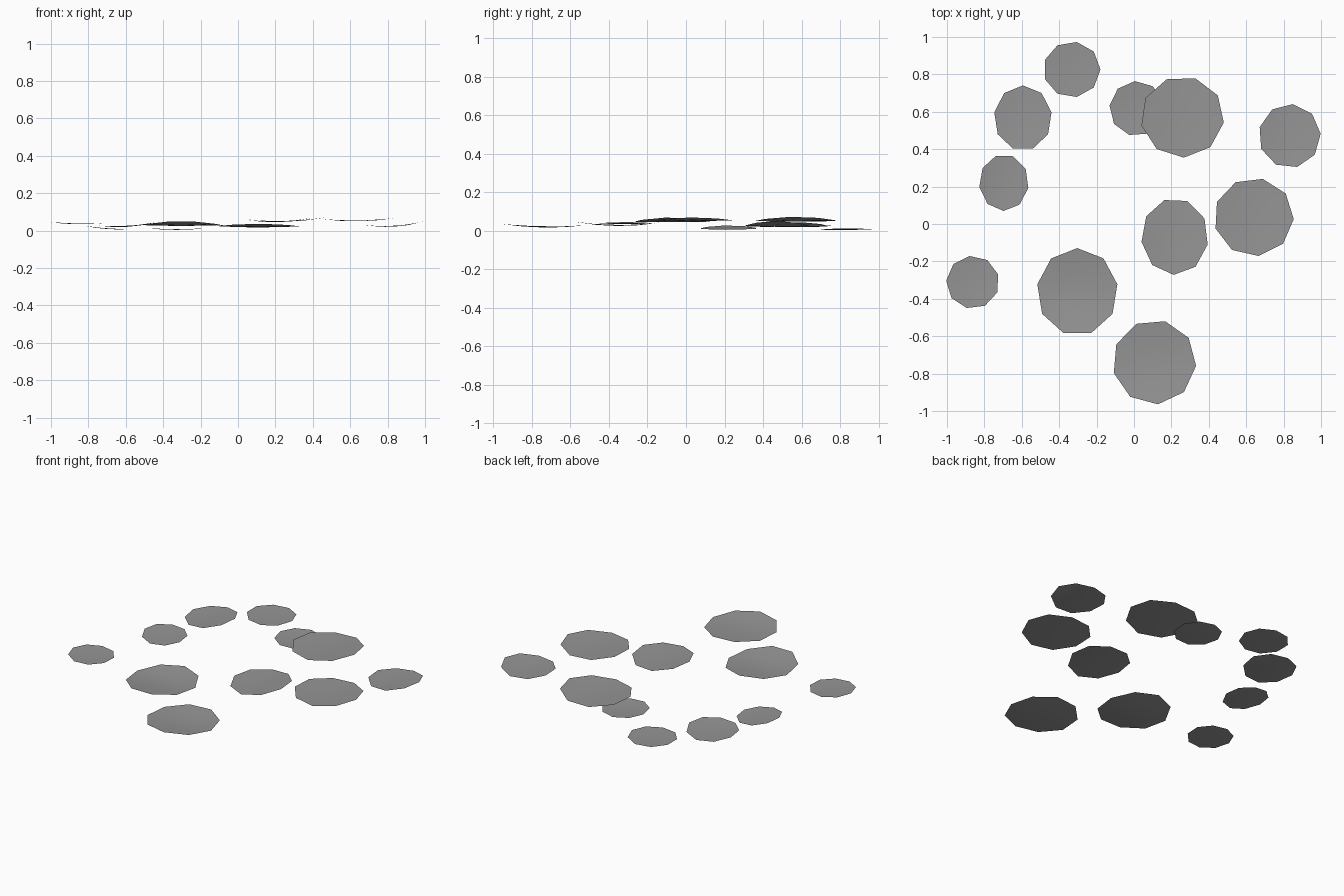
import bpy, bmesh
from math import cos, sin, radians, tau

if "Cube" in bpy.data.objects:
    bpy.data.objects.remove(bpy.data.objects["Cube"])

SIDES = 9

# x, y, half width, half depth, first corner angle,
# centre height, x tilt, y tilt, curl across x, curl across y
PADS = [
    (-0.328, 0.826, 0.149, 0.147, 80, 0.004, 0.000, 0.001, 0.007, 0.003),
    (-0.594, 0.572, 0.153, 0.169, 90, 0.020, 0.009, 0.000, 0.015, 0.004),
    (-0.696, 0.217, 0.131, 0.147, 109, 0.008, -0.009, 0.000, 0.010, 0.003),
    (-0.865, -0.31, 0.139, 0.139, 97, 0.034, -0.003, 0.000, 0.008, 0.004),
    (0.013, 0.62, 0.144, 0.144, 94, 0.019, -0.003, 0.000, 0.008, 0.006),
    (0.26, 0.567, 0.22, 0.212, 112, 0.048, 0.006, 0.000, 0.018, 0.002),
    (0.835, 0.473, 0.163, 0.168, 84, 0.021, 0.010, 0.000, 0.019, 0.003),
    (0.645, 0.035, 0.209, 0.206, 77, 0.050, 0.003, 0.000, 0.016, 0.003),
    (0.217, -0.072, 0.177, 0.20, 68, 0.045, 0.005, 0.000, 0.018, 0.002),
    (-0.303, -0.356, 0.214, 0.227, 90, 0.025, 0.000, -0.002, 0.004, 0.020),
    (0.112, -0.742, 0.22, 0.222, 75, 0.017, 0.000, -0.004, 0.005, 0.015),
]

# Mid grey for all pads
grey = bpy.data.materials.new("pad_grey")
grey.diffuse_color = (0.3, 0.3, 0.3, 1)
grey.use_nodes = True
grey.node_tree.nodes["Principled BSDF"].inputs["Base Color"].default_value = grey.diffuse_color


def unit_outline(phase):
    """Nine-sided outline stretched to fill the -1..1 square."""
    pts = [(cos(radians(phase) + tau * i / SIDES), sin(radians(phase) + tau * i / SIDES))
           for i in range(SIDES)]
    axes = []
    for vals in zip(*pts):
        lo, hi = min(vals), max(vals)
        axes.append([(2 * v - lo - hi) / (hi - lo) for v in vals])
    return list(zip(*axes))


def make_pad(index, x, y, rx, ry, phase, z, tilt_x, tilt_y, curl_x, curl_y):
    """A thin, slightly curled sheet: a centre fan and one outer band."""
    bm = bmesh.new()

    def vert(u, v, r):
        u, v = u * r, v * r
        height = z + tilt_x * u + tilt_y * v + curl_x * u * u + curl_y * v * v
        return bm.verts.new((x + rx * u, y + ry * v, height))

    outline = unit_outline(phase)
    centre = vert(0, 0, 0)
    inner = [vert(u, v, 0.5) for u, v in outline]
    rim = [vert(u, v, 1.0) for u, v in outline]
    for i in range(SIDES):
        j = (i + 1) % SIDES
        bm.faces.new((centre, inner[i], inner[j]))
        bm.faces.new((inner[i], rim[i], rim[j], inner[j]))
    for f in bm.faces:
        f.smooth = True
    mesh = bpy.data.meshes.new(f"pad_{index}")
    bm.to_mesh(mesh)
    bm.free()
    mesh.materials.append(grey)
    bpy.context.collection.objects.link(bpy.data.objects.new(f"pad_{index}", mesh))


# Scattered floating pads
for n, pad in enumerate(PADS, 1):
    make_pad(n, *pad)
